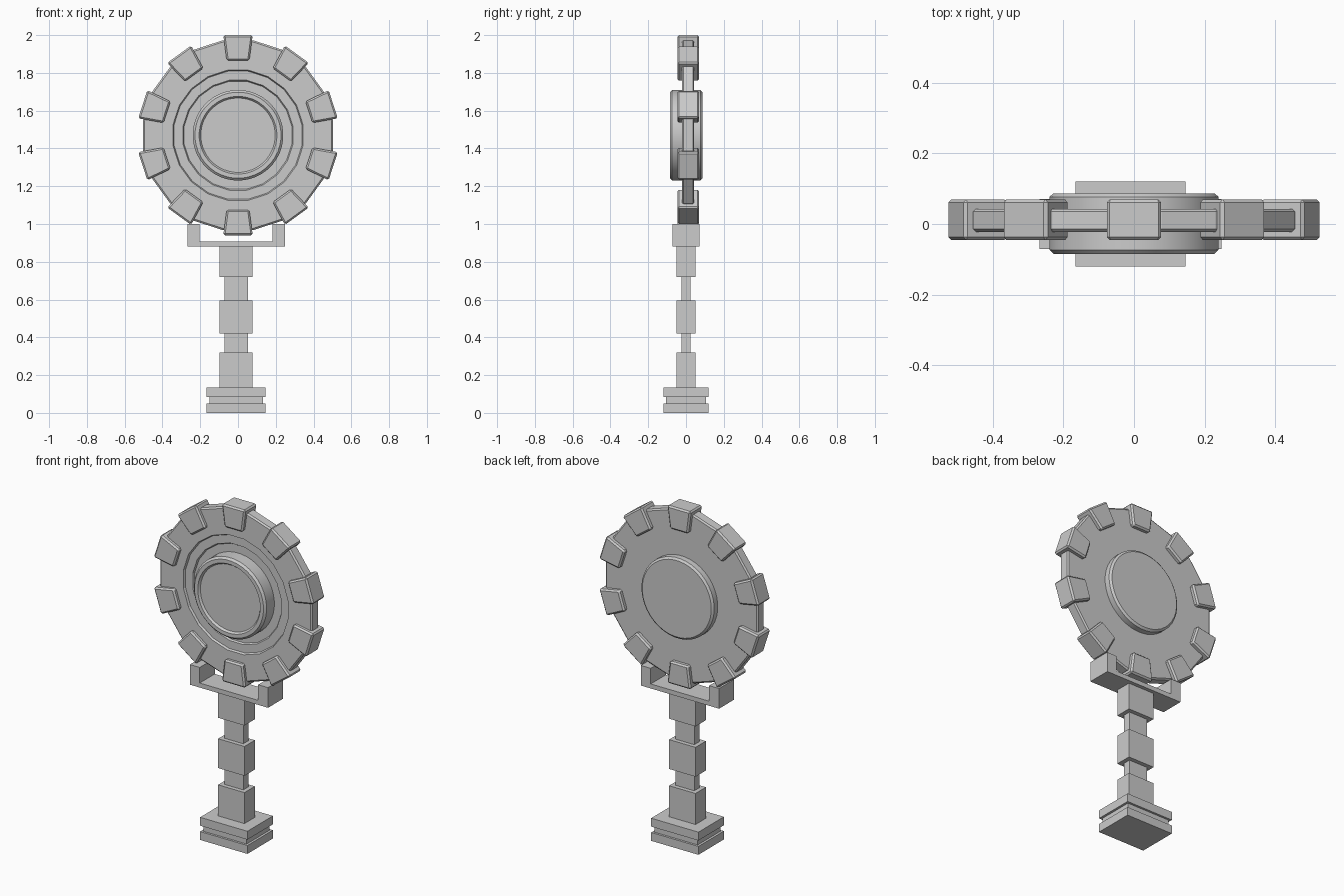
import bpy, bmesh, math
from mathutils import Matrix, Vector

cube = bpy.data.objects.get("Cube")
if cube:
    bpy.data.objects.remove(cube, do_unlink=True)

grey = bpy.data.materials.new("plain grey")
grey.use_nodes = True
COLOUR = (0.6, 0.6, 0.6, 1)
grey.diffuse_color = COLOUR
grey.node_tree.nodes["Principled BSDF"].inputs["Base Color"].default_value = COLOUR

CX = -0.01                              # stand axis
WHEEL = Vector((0, 0.012, 1.47))        # wheel centre


def finish(name, bm, smooth=None):
    bmesh.ops.recalc_face_normals(bm, faces=bm.faces)
    mesh = bpy.data.meshes.new(name)
    bm.to_mesh(mesh)
    bm.free()
    mesh.materials.append(grey)
    ob = bpy.data.objects.new(name, mesh)
    bpy.context.collection.objects.link(ob)
    if smooth:
        bpy.ops.object.select_all(action='DESELECT')
        ob.select_set(True)
        bpy.context.view_layer.objects.active = ob
        bpy.ops.object.shade_smooth_by_angle(angle=math.radians(smooth))
    return ob


def box(name, half_x, half_y, z0, z1):
    bm = bmesh.new()
    bmesh.ops.create_cube(bm, size=1)
    bmesh.ops.scale(bm, vec=(2 * half_x, 2 * half_y, z1 - z0), verts=bm.verts)
    bmesh.ops.translate(bm, vec=(CX, 0, (z0 + z1) / 2), verts=bm.verts)
    return finish(name, bm)


def prism(bm, outline, y0, y1):
    """Extrude an x-z outline along y."""
    face = bm.faces.new([bm.verts.new((x, y0, z)) for x, z in outline])
    new = bmesh.ops.extrude_face_region(bm, geom=[face])["geom"]
    verts = [v for v in new if isinstance(v, bmesh.types.BMVert)]
    bmesh.ops.translate(bm, vec=(0, y1 - y0, 0), verts=verts)


def lathe(name, profile, sides, smooth=None):
    """Turn (radius, y) points about the wheel axis; both ends are capped."""
    bm = bmesh.new()
    rings = []
    for r, y in profile:
        angles = [2 * math.pi * (i + 0.5) / sides for i in range(sides)]
        rings.append([bm.verts.new((r * math.cos(a), y, r * math.sin(a))) for a in angles])
    for a, b in zip(rings, rings[1:]):
        for i in range(sides):
            j = (i + 1) % sides
            bm.faces.new((a[i], a[j], b[j], b[i]))
    bm.faces.new(rings[0])
    bm.faces.new(rings[-1])
    bmesh.ops.translate(bm, vec=(0, WHEEL.y, WHEEL.z), verts=bm.verts)
    return finish(name, bm, smooth)


# Stepped square foot
box("foot_bottom_plate", 0.156, 0.12, 0, 0.05)
box("foot_middle_plate", 0.142, 0.107, 0.05, 0.085)
box("foot_top_plate", 0.156, 0.12, 0.085, 0.135)

# Stem: thin core with three thicker blocks
box("stem_core", 0.062, 0.024, 0.13, 0.885)
for part, z0, z1 in (("lower", 0.135, 0.32), ("middle", 0.42, 0.595), ("upper", 0.72, 0.88)):
    box("stem_block_" + part, 0.087, 0.049, z0, z1)

# U-shaped cradle
half = [(0.258, 0.88), (0.258, 1.0), (0.193, 1.0), (0.193, 0.907)]
outline = [(CX + x, z) for x, z in half] + [(CX - x, z) for x, z in reversed(half)]
bm = bmesh.new()
prism(bm, outline, -0.071, 0.071)
finish("cradle", bm)

# Wheel disc with a stepped recess in front
lathe("wheel_disc", [
    (0.1, 0.031), (0.5, 0.031), (0.509, 0.024), (0.509, -0.026), (0.5, -0.034),
    (0.349, -0.034), (0.343, -0.022), (0.295, -0.022), (0.289, -0.012), (0.1, -0.012)], 20)

# Hub: plain behind, rimmed dish in front
lathe("hub", [
    (0.228, 0.075), (0.24, 0.065), (0.24, -0.085), (0.228, -0.097),
    (0.206, -0.097), (0.197, -0.085)], 40, 30)

# Ten flared teeth round the rim
for i in range(10):
    bm = bmesh.new()
    prism(bm, [(-0.06, 0.395), (0.06, 0.395), (0.078, 0.53), (-0.078, 0.53)], -0.058, 0.058)
    bmesh.ops.bevel(bm, geom=bm.edges[:], offset=0.009, segments=1, affect='EDGES')
    turn = Matrix.Translation(WHEEL) @ Matrix.Rotation(math.radians(36 * i), 4, 'Y')
    bmesh.ops.transform(bm, matrix=turn, verts=bm.verts)
    finish(f"tooth_{i + 1}", bm)
